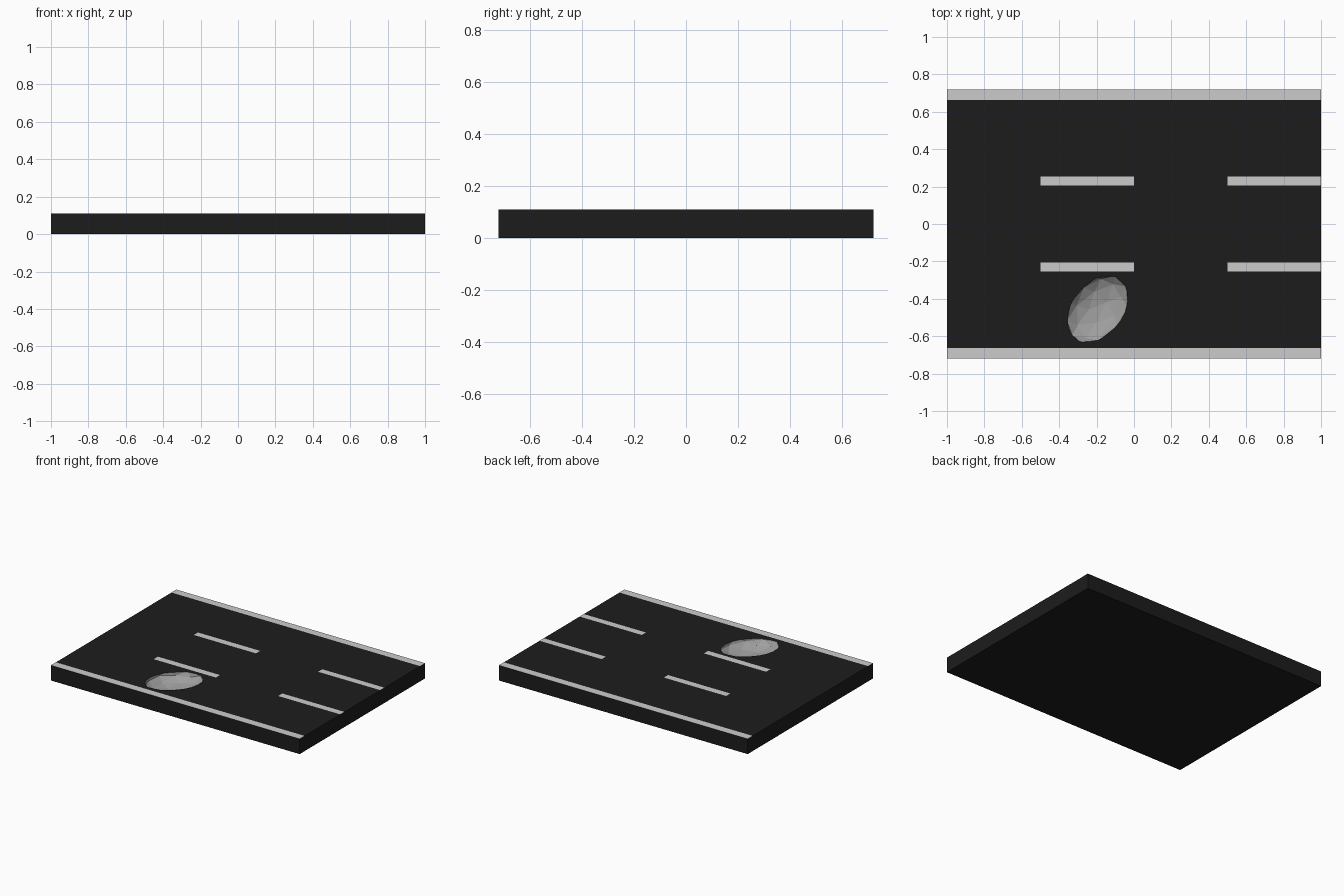
import bpy
from math import radians

if "Cube" in bpy.data.objects:
    bpy.data.objects.remove(bpy.data.objects["Cube"])

TOP = 0.11
HALF_Y = 0.72


def material(name, value):
    mat = bpy.data.materials.new(name)
    mat.diffuse_color = (value, value, value, 1)
    mat.use_nodes = True
    mat.node_tree.nodes["Principled BSDF"].inputs["Base Color"].default_value = mat.diffuse_color
    return mat


asphalt = material("asphalt", 0.012)
paint = material("paint", 0.6)
rubble = material("rubble", 0.35)

# Asphalt slab
bpy.ops.mesh.primitive_cube_add(size=1, location=(0, 0, TOP / 2))
slab = bpy.context.object
slab.name = "road_slab"
slab.scale = (2, 2 * HALF_Y, TOP)
bpy.ops.object.transform_apply(location=True, rotation=False, scale=True)
slab.data.materials.append(asphalt)

# Faceted egg-shaped cutter for the pothole
bpy.ops.mesh.primitive_ico_sphere_add(subdivisions=2, radius=1,
                                      rotation=(radians(14), radians(9), 0))
cutter = bpy.context.object
cutter.name = "pothole_cutter"
bpy.ops.object.transform_apply(location=False, rotation=True, scale=False)
cutter.scale = (0.205, 0.142, 0.07)
cutter.rotation_euler = (0, 0, radians(51))
cutter.location = (-0.195, -0.455, TOP)
cutter.data.materials.append(rubble)
cutter.hide_render = True

# Carve the pothole, keeping the rubble colour inside it
cut = slab.modifiers.new("pothole", 'BOOLEAN')
cut.operation = 'DIFFERENCE'
cut.solver = 'EXACT'
cut.material_mode = 'TRANSFER'
cut.object = cutter
bpy.ops.object.select_all(action='DESELECT')
bpy.context.view_layer.objects.active = slab
slab.select_set(True)
bpy.ops.object.modifier_apply(modifier=cut.name)
bpy.data.objects.remove(cutter, do_unlink=True)


# Flat painted markings
def stripe(name, x0, x1, y0, y1):
    z = TOP + 0.0006
    mesh = bpy.data.meshes.new(name)
    mesh.from_pydata([(x0, y0, z), (x1, y0, z), (x1, y1, z), (x0, y1, z)],
                     [], [(0, 1, 2, 3)])
    mesh.materials.append(paint)
    bpy.context.collection.objects.link(bpy.data.objects.new(name, mesh))


for side, s in (("back", 1), ("front", -1)):
    ys = sorted((s * 0.663, s * HALF_Y))
    stripe(side + "_edge_line", -1, 1, *ys)
    ys = sorted((s * 0.206, s * 0.254))
    stripe(side + "_lane_dash_left", -0.5, 0, *ys)
    stripe(side + "_lane_dash_right", 0.5, 1, *ys)
